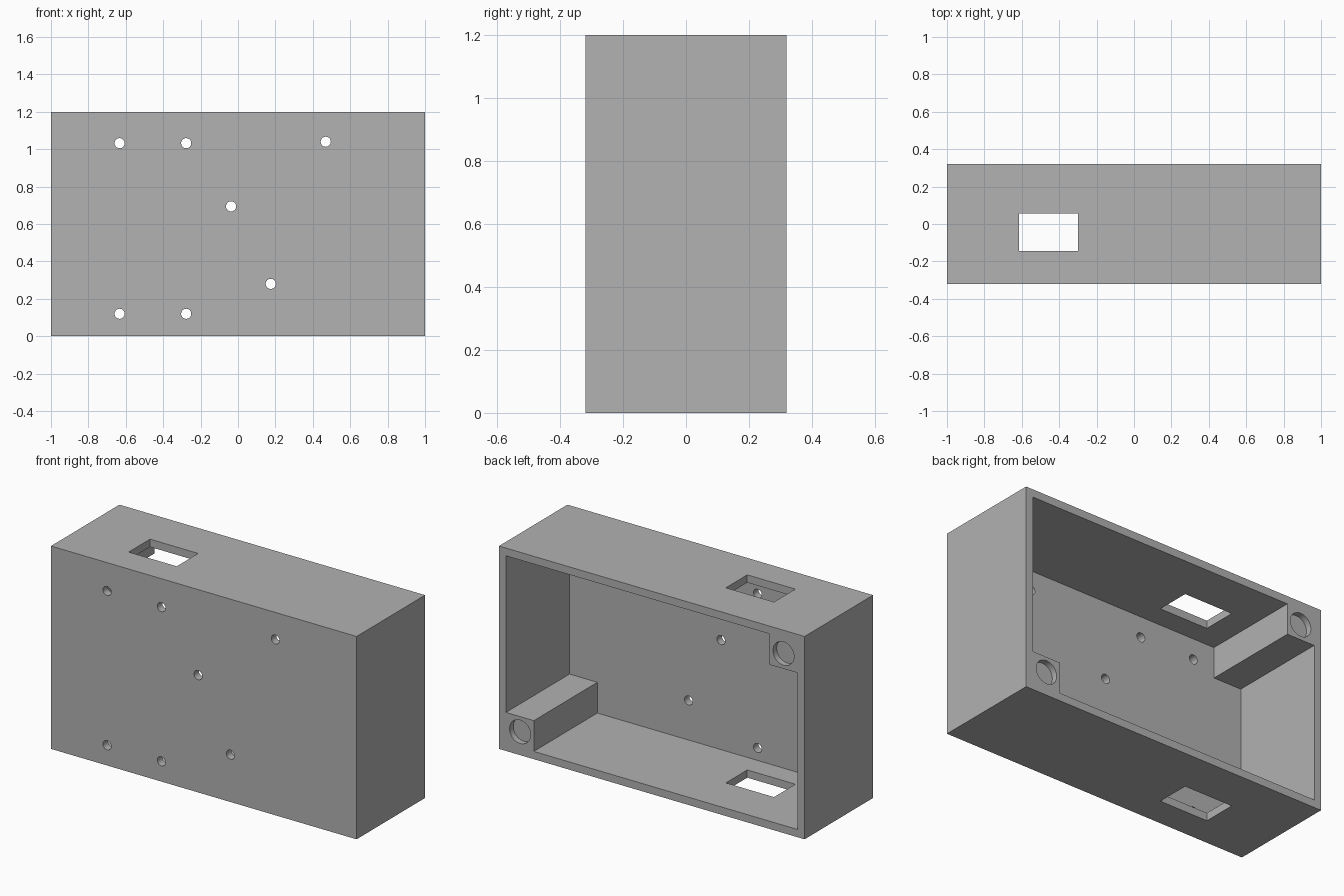
import bpy
import bmesh
import math
from mathutils import Matrix, Vector

cube = bpy.data.objects.get("Cube")
if cube:
    bpy.data.objects.remove(cube, do_unlink=True)

WIDTH, DEPTH, HEIGHT = 2.0, 0.64, 1.2
WALL = 0.046
POST = 0.228          # corner post size, measured from the outer faces
HX, HY = WIDTH / 2, DEPTH / 2

grey = bpy.data.materials.new("grey_plastic")
grey.use_nodes = True
colour = (0.445, 0.445, 0.445, 1)
grey.diffuse_color = colour
grey.node_tree.nodes["Principled BSDF"].inputs["Base Color"].default_value = colour


def finish(name, bm):
    bmesh.ops.recalc_face_normals(bm, faces=bm.faces)
    mesh = bpy.data.meshes.new(name)
    bm.to_mesh(mesh)
    bm.free()
    mesh.materials.append(grey)
    obj = bpy.data.objects.new(name, mesh)
    bpy.context.collection.objects.link(obj)
    return obj


def block(name, x, y, z):
    """Box from (low, high) ranges."""
    size = [b - a for a, b in (x, y, z)]
    centre = [(a + b) / 2 for a, b in (x, y, z)]
    bm = bmesh.new()
    bmesh.ops.create_cube(bm, size=1, matrix=Matrix.Translation(centre) @ Matrix.Diagonal((*size, 1)))
    return finish(name, bm)


def rod(name, x, z, radius, y0, y1):
    """Cylinder along y."""
    bm = bmesh.new()
    place = Matrix.Translation((x, (y0 + y1) / 2, z)) @ Matrix.Rotation(math.pi / 2, 4, "X")
    bmesh.ops.create_cone(bm, cap_ends=True, segments=40, radius1=radius,
                          radius2=radius, depth=y1 - y0, matrix=place)
    return finish(name, bm)


def prism(name, outline, y0, y1):
    """Outline in x and z, extruded along y."""
    bm = bmesh.new()
    face = bm.faces.new([bm.verts.new((x, y0, z)) for x, z in outline])
    new = bmesh.ops.extrude_face_region(bm, geom=[face])["geom"]
    bmesh.ops.translate(bm, vec=Vector((0, y1 - y0, 0)),
                        verts=[v for v in new if isinstance(v, bmesh.types.BMVert)])
    return finish(name, bm)


def cut(target, cutter):
    cutter.hide_render = True
    mod = target.modifiers.new("cut", "BOOLEAN")
    mod.operation = "DIFFERENCE"
    mod.solver = "EXACT"
    mod.object = cutter
    bpy.context.view_layer.objects.active = target
    bpy.ops.object.modifier_apply(modifier=mod.name)
    bpy.data.objects.remove(cutter, do_unlink=True)


# Outer case
case = block("enclosure_case", (-HX, HX), (-HY, HY), (0, HEIGHT))

# Cavity open at the back, leaving two solid posts in opposite corners
ix, top = HX - WALL, HEIGHT - WALL
px, pz = HX - POST, POST
outline = [(-ix, WALL), (px, WALL), (px, pz), (ix, pz),
           (ix, top), (-px, top), (-px, HEIGHT - pz), (-ix, HEIGHT - pz)]
cut(case, prism("cavity_cutter", outline, -HY + WALL, HY + 0.1))

# Shallow round recesses in the posts
c = 0.138
for x, z in ((HX - c, c), (c - HX, HEIGHT - c)):
    cut(case, rod("recess_cutter", x, z, 0.069, HY - 0.035, HY + 0.1))

# Screw holes through the front wall
holes = [(x, z) for x in (-0.633, -0.277) for z in (0.12, 1.032)]
holes += [(0.469, 1.04), (-0.037, 0.694), (0.175, 0.28)]
for x, z in holes:
    cut(case, rod("hole_cutter", x, z, 0.027, -HY - 0.1, -HY + 0.1))

# Rectangular windows through the top and bottom walls
cut(case, block("window_cutter", (-0.615, -0.3), (-0.144, 0.056), (-0.1, HEIGHT + 0.1)))

bpy.ops.object.select_all(action="DESELECT")
case.select_set(True)
bpy.context.view_layer.objects.active = case
bpy.ops.object.shade_smooth_by_angle(angle=math.radians(30))
